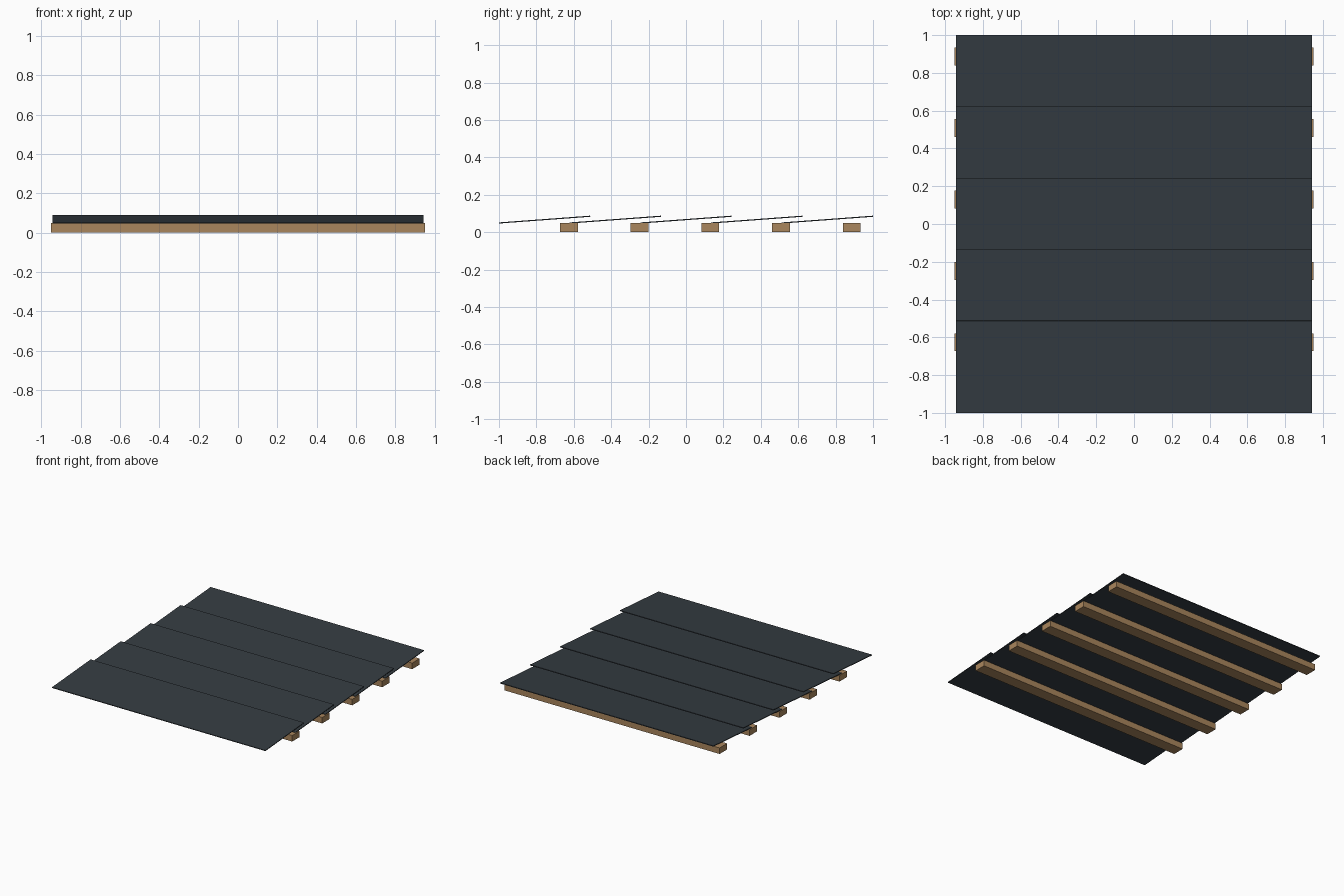
import bpy
import math

cube = bpy.data.objects.get("Cube")
if cube:
    bpy.data.objects.remove(cube, do_unlink=True)


def make_material(name, color):
    mat = bpy.data.materials.new(name)
    mat.use_nodes = True
    mat.diffuse_color = color
    mat.node_tree.nodes["Principled BSDF"].inputs["Base Color"].default_value = color
    return mat


def add_box(name, location, size, mat, tilt=0.0):
    bpy.ops.mesh.primitive_cube_add(size=1, location=location, rotation=(tilt, 0, 0))
    obj = bpy.context.object
    obj.name = name
    obj.scale = size
    obj.data.materials.append(mat)
    return obj


slate = make_material("dark slate", (0.035, 0.045, 0.054, 1))
wood = make_material("light wood", (0.40, 0.24, 0.11, 1))

ROWS = 5
PITCH = 0.378
RUN = 0.488           # depth covered by one sheet
RISE = 0.036          # height gained from front to back edge
THICK = 0.006
tilt = math.atan2(RISE, RUN)
length = math.hypot(RUN, RISE)

for i in range(ROWS):
    shift = i * PITCH
    # Overlapping tilted sheet
    add_box(f"roof_sheet_{i + 1}", (0, -1 + RUN / 2 + shift, 0.067),
            (1.884, length, THICK), slate, tilt)
    # Batten carrying the sheet
    add_box(f"batten_{i + 1}", (0, -0.626 + shift, 0.024),
            (1.9, 0.095, 0.048), wood)
